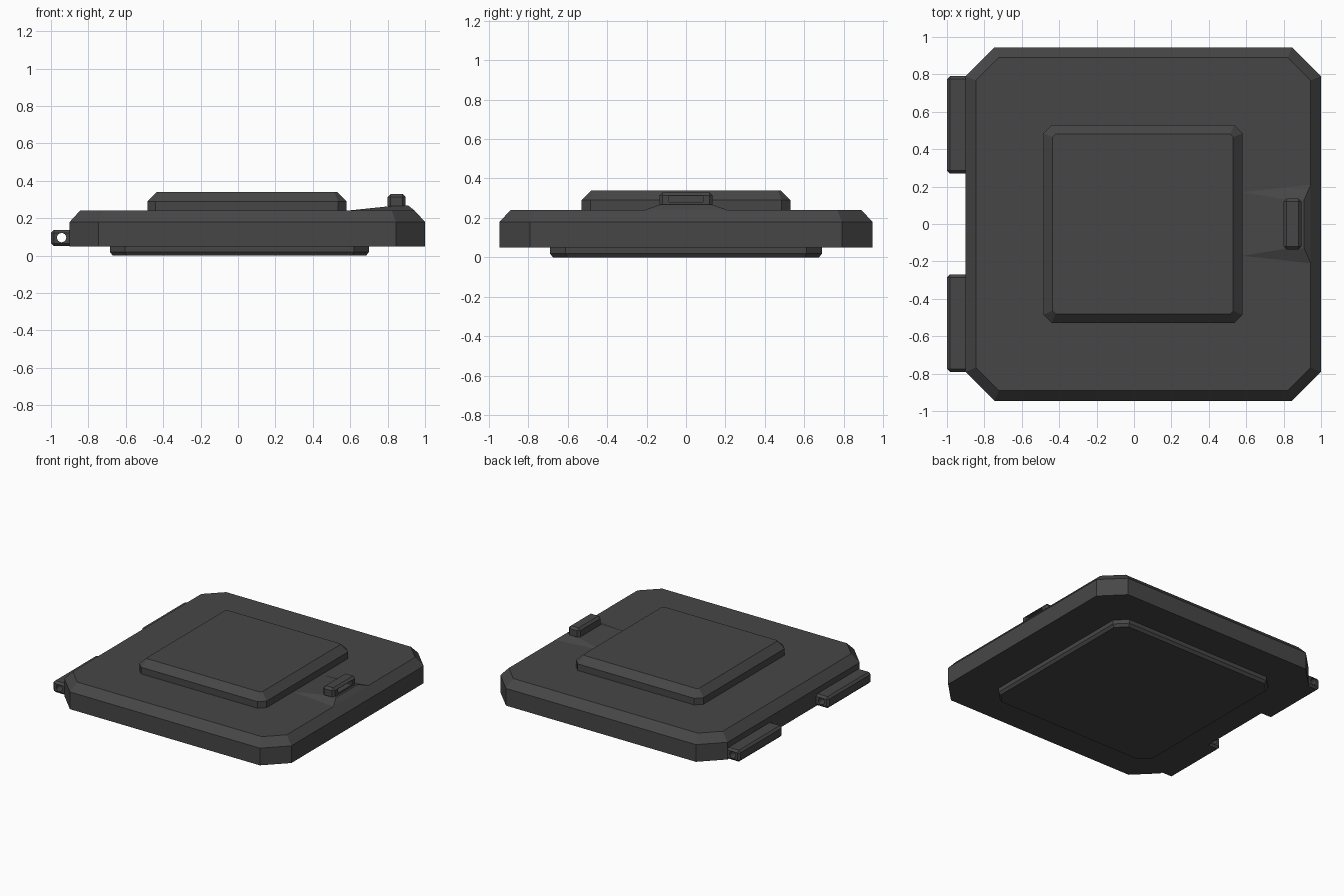
import bpy, bmesh
from mathutils import Vector

if "Cube" in bpy.data.objects:
    bpy.data.objects.remove(bpy.data.objects["Cube"], do_unlink=True)

GREY = (0.062, 0.062, 0.062, 1)
metal = bpy.data.materials.new("dark grey metal")
metal.use_nodes = True
metal.diffuse_color = GREY
metal.node_tree.nodes["Principled BSDF"].inputs["Base Color"].default_value = GREY


def finish(name, bm):
    bmesh.ops.recalc_face_normals(bm, faces=bm.faces)
    mesh = bpy.data.meshes.new(name)
    bm.to_mesh(mesh)
    bm.free()
    mesh.materials.append(metal)
    ob = bpy.data.objects.new(name, mesh)
    bpy.context.collection.objects.link(ob)
    return ob


def octagon(x0, x1, y, cut, inset):
    """Rectangle with cut corners, moved inward by inset."""
    x0, x1, y = x0 + inset, x1 - inset, y - inset
    c = cut - inset * 0.59
    return [(x0 + c, -y), (x1 - c, -y), (x1, c - y), (x1, y - c),
            (x1 - c, y), (x0 + c, y), (x0, y - c), (x0, c - y)]


def plate(name, x0, x1, y, cut, levels):
    """Stack of octagon rings, one per (height, inset) level."""
    bm = bmesh.new()
    rings = [[bm.verts.new((px, py, z)) for px, py in octagon(x0, x1, y, cut, i)]
             for z, i in levels]
    for low, high in zip(rings, rings[1:]):
        for k in range(8):
            n = (k + 1) % 8
            bm.faces.new((low[k], low[n], high[n], high[k]))
    bm.faces.new(rings[0][::-1])
    bm.faces.new(rings[-1])
    return finish(name, bm)


def box(name, low, high):
    bm = bmesh.new()
    low, high = Vector(low), Vector(high)
    bmesh.ops.create_cube(bm, size=1)
    for v in bm.verts:
        v.co = (low + high) / 2 + v.co * (high - low)
    return bm


def bevelled_box(name, low, high, width):
    bm = box(name, low, high)
    bmesh.ops.bevel(bm, geom=bm.edges[:], offset=width, segments=1,
                    profile=0.5, affect='EDGES')
    return finish(name, bm)


def carve(ob, cutter):
    """Subtract the cutter, bake the result and drop the cutter."""
    mod = ob.modifiers.new("carve", 'BOOLEAN')
    mod.operation, mod.solver, mod.object = 'DIFFERENCE', 'EXACT', cutter
    bpy.context.view_layer.update()
    graph = bpy.context.evaluated_depsgraph_get()
    mesh = bpy.data.meshes.new_from_object(ob.evaluated_get(graph))
    ob.modifiers.clear()
    ob.data = mesh
    bpy.data.objects.remove(cutter, do_unlink=True)


# Main door slab with raised panels above and below
plate("door_slab", -0.9, 1.0, 0.945, 0.155, [(0.05, 0), (0.18, 0), (0.24, 0.055)])
plate("upper_panel", -0.485, 0.58, 0.53, 0.045, [(0.235, 0), (0.29, 0), (0.34, 0.05)])
plate("lower_panel", -0.685, 0.7, 0.69, 0.08, [(0, 0.015), (0.02, 0), (0.055, 0)])

# Low swelling that carries the latch
bm = bmesh.new()
for side in (-1, 1):
    for x, y, z in [(0.58, 0.17, 0.24), (0.945, 0.21, 0.24), (1.0, 0.21, 0.18),
                    (0.82, 0.13, 0.265), (0.91, 0.13, 0.268), (0.8, 0.13, 0.2)]:
        bm.verts.new((x, y * side, z))
hull = bmesh.ops.convex_hull(bm, input=bm.verts[:])
bmesh.ops.delete(bm, geom=list(set(hull["geom_interior"])), context='VERTS')
bmesh.ops.dissolve_limit(bm, angle_limit=0.01, verts=bm.verts[:], edges=bm.edges[:])
finish("latch_base", bm)

# Latch block with a finger slot on its outer face
latch = bevelled_box("latch", (0.8, -0.135, 0.25), (0.895, 0.135, 0.33), 0.016)
carve(latch, finish("slot_cutter", box("slot", (0.84, -0.085, 0.28), (0.92, 0.085, 0.312))))

# Pair of hinge knuckles with a pin hole
for name, y0, y1 in [("left_hinge", 0.27, 0.79), ("right_hinge", -0.79, -0.27)]:
    hinge = bevelled_box(name, (-1.0, y0, 0.051), (-0.88, y1, 0.137), 0.015)
    bm = bmesh.new()
    bmesh.ops.create_cone(bm, cap_ends=True, segments=16, radius1=0.025,
                          radius2=0.025, depth=1)
    for v in bm.verts:
        v.co = Vector((v.co.x - 0.943, (y0 + y1) / 2 + v.co.z, v.co.y + 0.096))
    carve(hinge, finish("pin_hole_cutter", bm))
